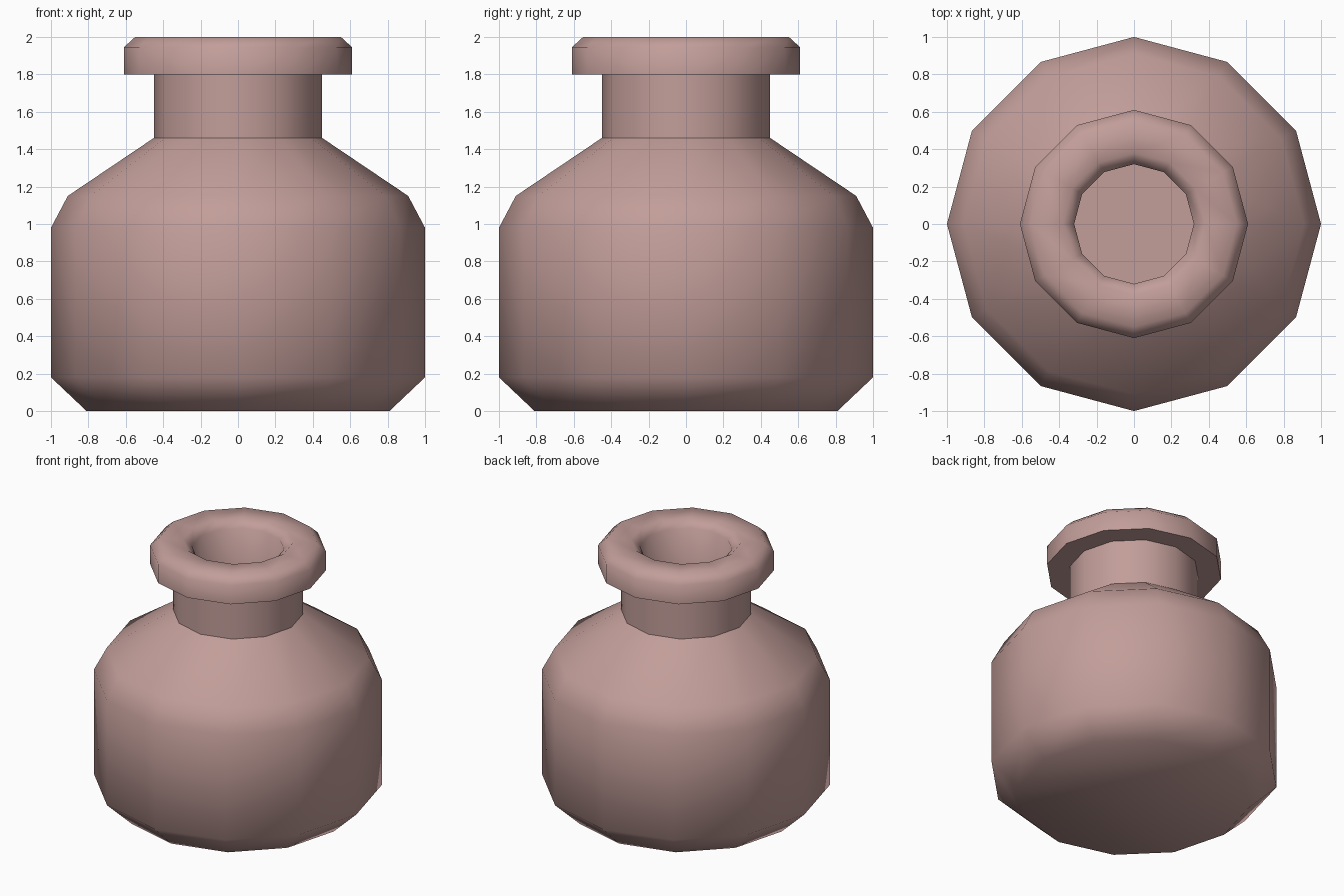
import bpy, bmesh, math

if "Cube" in bpy.data.objects:
    bpy.data.objects.remove(bpy.data.objects["Cube"])

SIDES = 12

# (radius, height) from the base, up the outside and down into the mouth
PROFILE = [
    (0.81, 0.00), (1.00, 0.18), (1.00, 0.98), (0.91, 1.15),   # body
    (0.45, 1.46), (0.45, 1.80),                               # neck
    (0.61, 1.80), (0.61, 1.945), (0.55, 2.00),                # lip
    (0.38, 2.00), (0.32, 1.95), (0.32, 1.46),                 # mouth
]


def lathe(name, profile, sides):
    bm = bmesh.new()
    rings = []
    for r, z in profile:
        rings.append([bm.verts.new((r * math.cos(2 * math.pi * i / sides),
                                    r * math.sin(2 * math.pi * i / sides), z))
                      for i in range(sides)])
    for a, b in zip(rings, rings[1:]):
        for i in range(sides):
            j = (i + 1) % sides
            bm.faces.new((a[i], a[j], b[j], b[i]))
    bm.faces.new(rings[0][::-1])   # base
    bm.faces.new(rings[-1])        # floor inside the mouth
    mesh = bpy.data.meshes.new(name)
    bm.to_mesh(mesh)
    bm.free()
    obj = bpy.data.objects.new(name, mesh)
    bpy.context.collection.objects.link(obj)
    return obj


# Bottle
bottle = lathe("bottle", PROFILE, SIDES)
mat = bpy.data.materials.new("dusty_pink")
mat.diffuse_color = (0.54, 0.34, 0.32, 1.0)
mat.use_nodes = True
mat.node_tree.nodes["Principled BSDF"].inputs["Base Color"].default_value = mat.diffuse_color
bottle.data.materials.append(mat)

# Smooth sides with crisp edges at the neck and lip
bpy.context.view_layer.objects.active = bottle
bottle.select_set(True)
bpy.ops.object.shade_smooth_by_angle(angle=math.radians(50))
